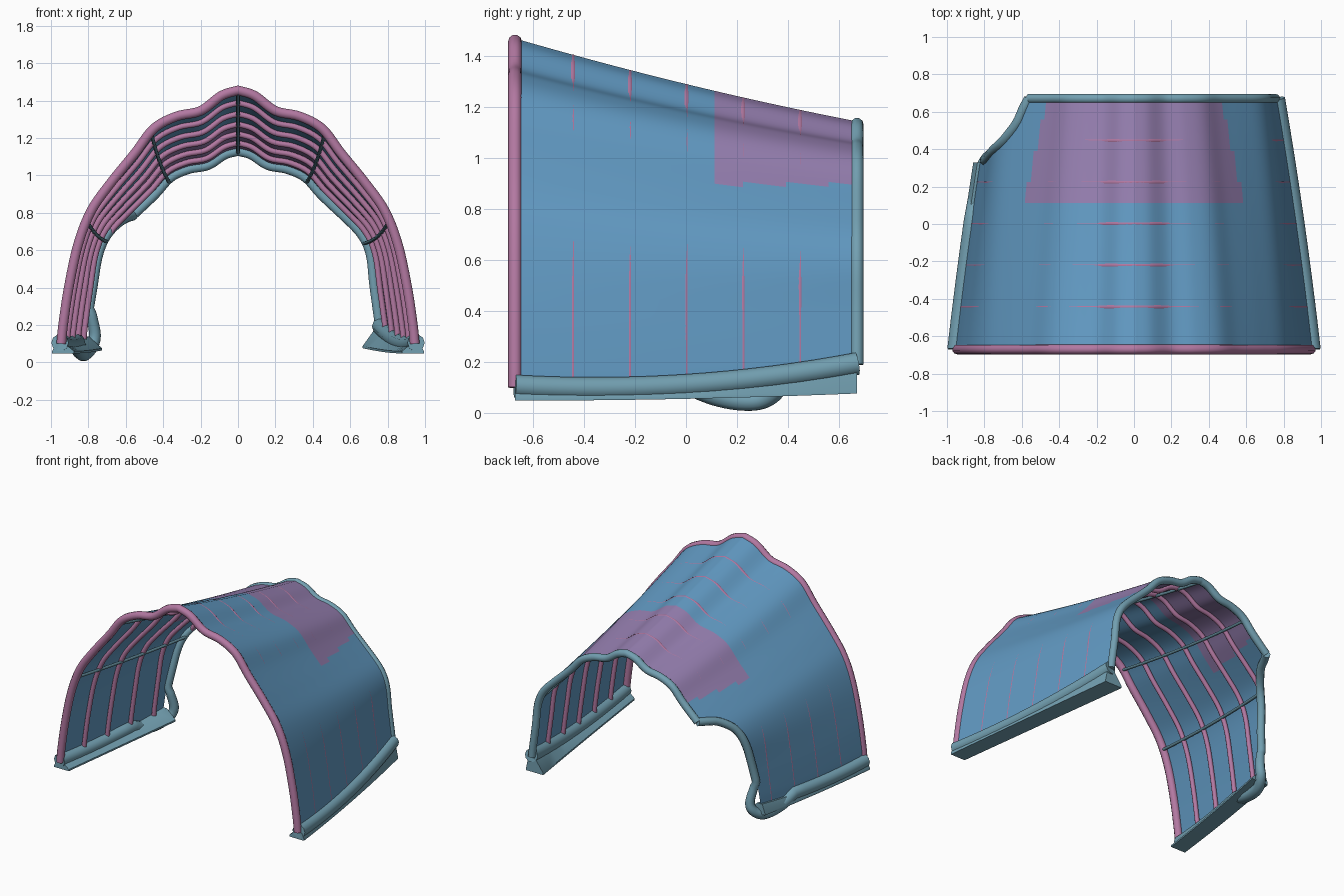
import bpy, bmesh, math
from mathutils import Vector

if "Cube" in bpy.data.objects:
    bpy.data.objects.remove(bpy.data.objects["Cube"])

L = 0.67  # half length


def mat(name, c):
    m = bpy.data.materials.new(name)
    m.diffuse_color = (*c, 1)
    m.use_nodes = True
    m.node_tree.nodes["Principled BSDF"].inputs["Base Color"].default_value = m.diffuse_color
    return m


BLUE = mat("fabric_blue", (0.12, 0.32, 0.54))
PURPLE = mat("patch_purple", (0.30, 0.21, 0.43))
PINK = mat("rib_pink", (0.45, 0.19, 0.36))
TEAL = mat("trim_teal", (0.17, 0.35, 0.44))
DARK = mat("purlin_teal", (0.12, 0.25, 0.31))


def smooth_path(pts, n):
    """Catmull-Rom resample of 2D or 3D points."""
    p = [Vector(q) for q in pts]
    p = [2 * p[0] - p[1]] + p + [2 * p[-1] - p[-2]]
    out = []
    for i in range(1, len(p) - 2):
        a, b, c, d = p[i - 1:i + 3]
        for k in range(n):
            t = k / n
            out.append(0.5 * (2 * b + (c - a) * t + (2 * a - 5 * b + 4 * c - d) * t * t
                              + (3 * b - a - 3 * c + d) * t ** 3))
    return out + [p[-2]]


# front half profile, mirrored about the ridge
right = smooth_path([(0, 1.455), (.09, 1.425), (.20, 1.345), (.33, 1.315), (.45, 1.25),
                     (.55, 1.12), (.68, .96), (.785, .81), (.855, .63), (.905, .4),
                     (.935, .2), (.945, .1)], 6)
right[0].x = 0
profile = [Vector((-p.x, p.y)) for p in reversed(right)] + right[1:]

# rear edge of the side opening: (front-profile height, y)
cut = smooth_path([(.10, .33), (.28, .34), (.45, .36), (.65, .395), (.79, .44), (.885, .52),
                   (.925, .59), (.95, L)], 5)


def surf(p, y, inset=0.0):
    """Point on the tapered, slightly sagging canopy."""
    s = (y + L) / (2 * L)
    x, z = p
    sag = (0.016 + 0.029 * max(0, 1 - z / 0.8)) * 4 * s * (1 - s)
    bulge = 0.035 * s * math.exp(-((z - 0.75) / 0.25) ** 2)
    x = x * (1 - 0.2 * s + 0.04 * s * (1 - s)) + math.copysign(bulge, x) * min(1, abs(x) * 2)
    return Vector((x - inset * p.x / 0.945, y,
                   0.12 * s + (1 - 0.306 * s) * z - sag - inset * min(1, max(0, z - 0.1))))


def y_end(p):
    if p.x > 0 or p.y >= .95:
        return L
    for a, b in zip(cut, cut[1:]):
        if p.y <= b.x:
            return a.y + (b.y - a.y) * max(0, (p.y - a.x) / (b.x - a.x))
    return L


def tube(name, pts, r, material, radii=None):
    cu = bpy.data.curves.new(name, 'CURVE')
    cu.dimensions = '3D'
    cu.bevel_depth = r
    cu.bevel_resolution = 3
    cu.use_fill_caps = True
    sp = cu.splines.new('POLY')
    sp.points.add(len(pts) - 1)
    for i, q in enumerate(pts):
        sp.points[i].co = (*q, 1)
        sp.points[i].radius = radii[i] if radii else 1
    cu.materials.append(material)
    ob = bpy.data.objects.new(name, cu)
    bpy.context.collection.objects.link(ob)
    finish(ob, True)
    return ob


def finish(ob, convert=False):
    bpy.ops.object.select_all(action='DESELECT')
    ob.select_set(True)
    bpy.context.view_layer.objects.active = ob
    if convert:
        bpy.ops.object.convert(target='MESH')
    bpy.ops.object.shade_smooth_by_angle(angle=math.radians(40))


def mesh_obj(name, bm, materials):
    bmesh.ops.recalc_face_normals(bm, faces=bm.faces)
    me = bpy.data.meshes.new(name)
    bm.to_mesh(me)
    bm.free()
    for m in materials:
        me.materials.append(m)
    ob = bpy.data.objects.new(name, me)
    bpy.context.collection.objects.link(ob)
    finish(ob)
    return ob


# fabric canopy with the coloured rear patch
bm = bmesh.new()
N = 48
rows = [[bm.verts.new(surf(p, -L + (y_end(p) + L) * j / N, -0.012)) for j in range(N + 1)]
        for p in profile]
for a, b in zip(rows, rows[1:]):
    for j in range(N):
        f = bm.faces.new((a[j], b[j], b[j + 1], a[j + 1]))
        c = f.calc_center_median()
        f.material_index = int(c.y > 0.1 and c.z > 0.895)
        f.smooth = True
mesh_obj("canopy_fabric", bm, [BLUE, PURPLE])

# front arch and inner ribs
tube("front_arch", [surf(p, -L) for p in profile], 0.027, PINK)
for i, y in enumerate((-.445, -.222, 0, .222, .445)):
    tube(f"rib_{i + 1}", [surf(p, y, 0.003) for p in profile if y <= y_end(p)], 0.0158, PINK)

# lengthwise purlins
for name, x0 in (("ridge", 0), ("upper", .465), ("lower", .81)):
    for side in ((1,) if x0 == 0 else (-1, 1)):
        p = min(profile, key=lambda q: abs(q.x - side * x0))
        ye = y_end(p)
        tube(f"purlin_{name}_{side}", [surf(p, -L + (ye + L) * k / 12, 0.011) for k in range(13)],
             0.01, DARK)

# rear arch trim
tube("rear_arch", [surf(p, L) for p in profile if y_end(p) >= L], 0.026, TEAL)


# ground rails with flanged skids
def rail_point(side, y):
    return surf(Vector((side * 0.952, 0.105)), y)


tube("rail_right", [rail_point(1, -L + 2 * L * k / 16) for k in range(17)], 0.046, TEAL)

# left rail dips, curls up and runs along the opening edge as its trim
left = [rail_point(-1, -L + .69 * k / 8) for k in range(9)]
curl = [left[-1], (-.848, .12, .068), (-.83, .22, .047), (-.81, .30, .052),
        (-.78, .355, .09), (-.765, .365, .15), surf(Vector((-.915, .25)), .345)]
curl = smooth_path(curl, 5)
edge = [surf(p, y_end(p), -0.006) for p in profile if p.x < 0 and .27 < p.y < .95]
edge.append(surf(next(p for p in profile if p.y >= .95), L))
path = left[:-1] + curl + edge
taper = [1.0] * 8 + [1 - .38 * i / (len(curl) - 1) for i in range(len(curl))] + [.6] * len(edge)
tube("rail_left_and_opening_trim", path, 0.046, TEAL, taper)


def skid(name, side, y1):
    bm = bmesh.new()
    rings = []
    for k in range(13):
        y = -L + (y1 + L) * k / 12
        c = rail_point(side, y)
        s = (y + L) / (2 * L)
        zb = 0.048 + 0.028 * s * s
        inner = 0.075 + 0.02 * s
        sec = [(-inner, zb), (.042, zb), (.042, zb + .012), (.02, c.z), (-.02, c.z),
               (-inner, zb + .012)]
        rings.append([bm.verts.new((c.x + side * dx, y, z)) for dx, z in sec])
    for a, b in zip(rings, rings[1:]):
        for i in range(6):
            bm.faces.new((a[i], a[(i + 1) % 6], b[(i + 1) % 6], b[i]))
    bm.faces.new(rings[0])
    bm.faces.new(rings[-1])
    mesh_obj(name, bm, [TEAL])


skid("skid_right", 1, L)
skid("skid_left", -1, 0.33)
